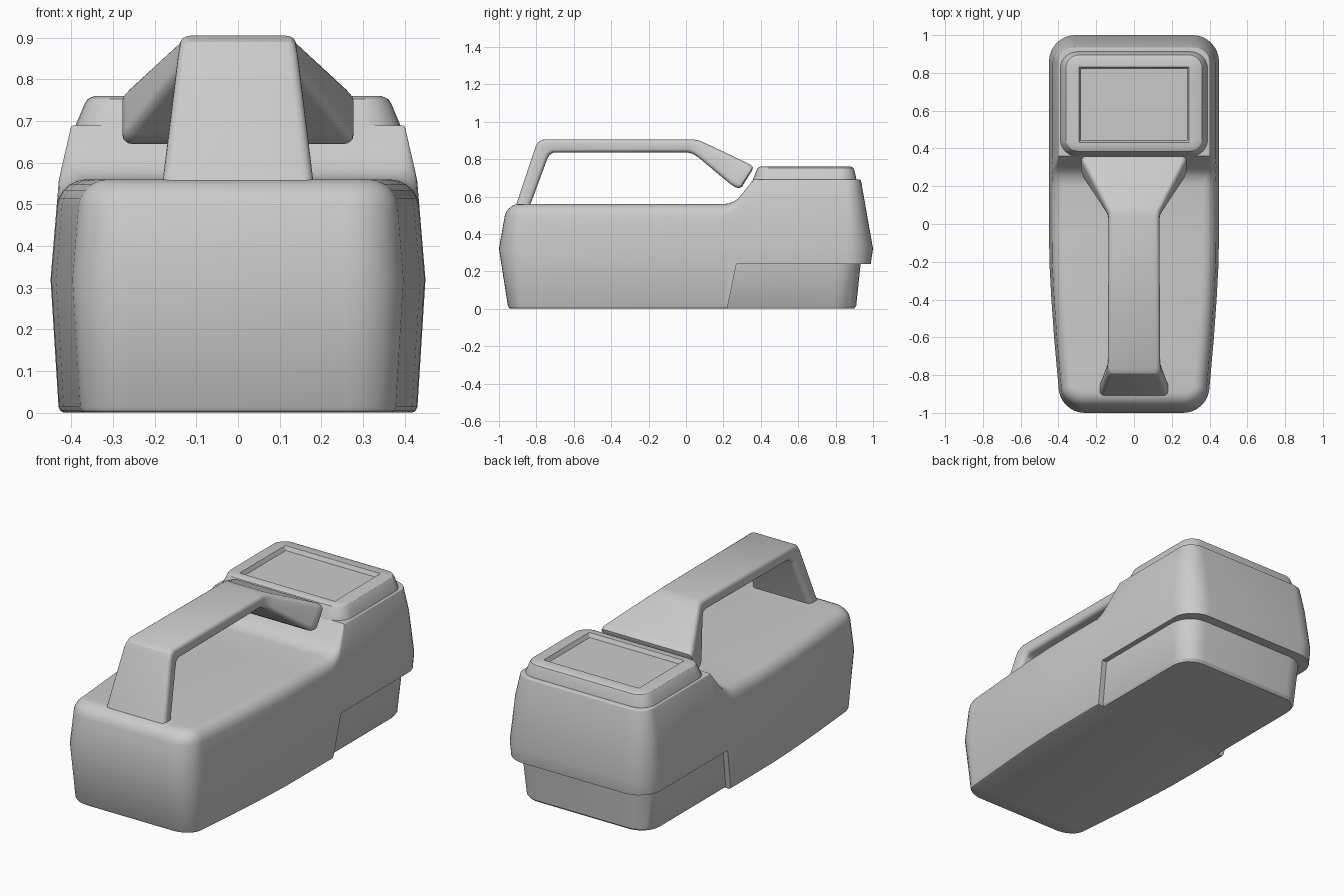
import bpy
from math import sin, cos, pi, radians
from mathutils import Vector

if "Cube" in bpy.data.objects:
    bpy.data.objects.remove(bpy.data.objects["Cube"])


def interp(table, t):
    if t <= table[0][0]:
        return table[0][1]
    for (a, u), (b, v) in zip(table, table[1:]):
        if t <= b:
            return u + (v - u) * (t - a) / (b - a)
    return table[-1][1]


def make(name, verts, faces):
    me = bpy.data.meshes.new(name)
    me.from_pydata([tuple(v) for v in verts], [], faces)
    ob = bpy.data.objects.new(name, me)
    bpy.context.collection.objects.link(ob)
    activate(ob)
    bpy.ops.object.mode_set(mode='EDIT')
    bpy.ops.mesh.select_all(action='SELECT')
    bpy.ops.mesh.normals_make_consistent(inside=False)
    bpy.ops.object.mode_set(mode='OBJECT')
    return ob


def activate(ob):
    bpy.ops.object.select_all(action='DESELECT')
    ob.select_set(True)
    bpy.context.view_layer.objects.active = ob


def side_faces(rows, n):
    return [(r * n + i, r * n + (i + 1) % n, (r + 1) * n + (i + 1) % n, (r + 1) * n + i)
            for r in range(rows - 1) for i in range(n)]


def loft(name, rings):
    n = len(rings[0])
    last = (len(rings) - 1) * n
    faces = side_faces(len(rings), n)
    faces += [tuple(range(n)), tuple(range(last, last + n))]
    return make(name, [v for r in rings for v in r], faces)


def rounded(hu, hv, r, seg=6):
    pts = []
    for q, (su, sv) in enumerate([(1, 1), (-1, 1), (-1, -1), (1, -1)]):
        for k in range(seg + 1):
            a = pi / 2 * (q + k / seg)
            pts.append((su * (hu - r) + r * cos(a), sv * (hv - r) + r * sin(a)))
    return pts


def level(hx, y0, y1, z, r):
    return [(u, (y0 + y1) / 2 + v, z) for u, v in rounded(hx, (y1 - y0) / 2, r)]


def subtract(ob, cutter):
    m = ob.modifiers.new("cut", 'BOOLEAN')
    m.operation, m.solver, m.object = 'DIFFERENCE', 'EXACT', cutter
    activate(ob)
    bpy.ops.object.modifier_apply(modifier=m.name)
    bpy.data.objects.remove(cutter)


def smooth(ob, angle=32):
    activate(ob)
    bpy.ops.object.shade_smooth_by_angle(angle=radians(angle))


# Housing: plan outline (right half) as position + normal
R, K = 0.14, 8
half = []
for k in range(K + 1):
    a = pi / 2 * (k / K - 1)
    half.append((0.40 - R + R * cos(a), -1 + R + R * sin(a), cos(a), sin(a)))
for y in (-0.6, -0.4, -0.2, 0.0, 0.2, 0.23, 0.26, 0.28, 0.30, 0.32, 0.34, 0.36, 0.6):
    half.append((interp([(-0.86, 0.40), (-0.5, 0.432), (-0.2, 0.448), (0, 0.45)], y), y, 1, 0))
for k in range(K + 1):
    a = pi / 2 * k / K
    half.append((0.45 - R + R * cos(a), 1 - R + R * sin(a), cos(a), sin(a)))

inset_x = [(0, 0.02), (0.32, 0), (0.56, 0.02), (0.69, 0.05)]
inset_y = [(0, 0.05), (0.32, 0), (0.69, 0.065)]
height = [(0.2, 0.56), (0.23, 0.563), (0.26, 0.575), (0.28, 0.59), (0.30, 0.613),
          (0.32, 0.64), (0.36, 0.69)]
shoulder = [(0.2, 0.065), (0.36, 0.006)]


def body_ring(pick):
    right = []
    for x, y, nx, ny in half:
        z, d = pick(interp(height, y), interp(shoulder, y))
        right.append((x - nx * (interp(inset_x, z) + d), y - ny * (interp(inset_y, z) + d), z))
    return right + [(-x, y, z) for x, y, z in reversed(right)]


picks = [lambda h, r: (0, 0.012), lambda h, r: (0.004, 0.004), lambda h, r: (0.014, 0),
         lambda h, r: (0.32, 0), lambda h, r: (0.32 + 0.65 * (h - r - 0.32), 0)]
for k in range(6):
    a = pi / 2 * k / 5
    picks.append(lambda h, r, a=a: (h - r * (1 - sin(a)), r * (1 - cos(a))))
rings = [body_ring(p) for p in picks]
N = len(half)
faces = side_faces(len(rings), 2 * N)
for base in (0, (len(rings) - 1) * 2 * N):
    faces += [(base + i, base + i + 1, base + 2 * N - 2 - i, base + 2 * N - 1 - i)
              for i in range(N - 1)]
housing = make("housing", [v for r in rings for v in r], faces)

# Stepped-in lower rear: cut a wedge around a narrower foot
profile = [(0.2, -0.096), (0.27, 0.24), (1.2, 0.24), (1.2, -0.096)]
cutter = loft("step_cutter", [[(x, y, z) for y, z in profile] for x in (-0.6, 0.6)])
foot = loft("foot_core", [level(0.39, 0, 0.898, -0.2, 0.11), level(0.39, 0, 0.898, 0, 0.11),
                          level(0.40, 0, 0.91, 0.014, 0.12), level(0.42, 0, 0.94, 0.3, 0.13)])
subtract(cutter, foot)
subtract(housing, cutter)
smooth(housing)

# Display bezel with a sunken screen
bezel = loft("display_bezel", [
    level(0.394, 0.35, 0.918, 0.66, 0.09), level(0.39, 0.358, 0.912, 0.69, 0.09),
    level(0.368, 0.378, 0.900, 0.742, 0.075), level(0.361, 0.384, 0.895, 0.753, 0.07),
    level(0.345, 0.398, 0.882, 0.76, 0.055), level(0.292, 0.432, 0.832, 0.76, 0.004),
    level(0.282, 0.442, 0.822, 0.738, 0.004)])
smooth(bezel)

# Carrying handle: (outer y, z, inner y, z, half width)
stations = [(-0.917, 0.53, -0.842, 0.53, 0.184), (-0.805, 0.865, -0.742, 0.80, 0.145),
            (-0.792, 0.890, -0.730, 0.822, 0.141), (-0.765, 0.905, -0.705, 0.836, 0.139),
            (0.04, 0.905, 0.005, 0.836, 0.134), (0.07, 0.900, 0.035, 0.829, 0.138),
            (0.10, 0.887, 0.065, 0.810, 0.153), (0.325, 0.780, 0.235, 0.668, 0.268),
            (0.345, 0.770, 0.262, 0.650, 0.277), (0.357, 0.757, 0.285, 0.645, 0.277),
            (0.355, 0.742, 0.300, 0.653, 0.265)]
rings = []
for yo, zo, yi, zi, w in stations:
    o, i = Vector((0, yo, zo)), Vector((0, yi, zi))
    mid, up = (o + i) / 2, (o - i).normalized()
    rings.append([mid + Vector((u, 0, 0)) + up * v
                  for u, v in rounded(w, (o - i).length / 2, 0.024, 4)])
smooth(loft("handle", rings))
